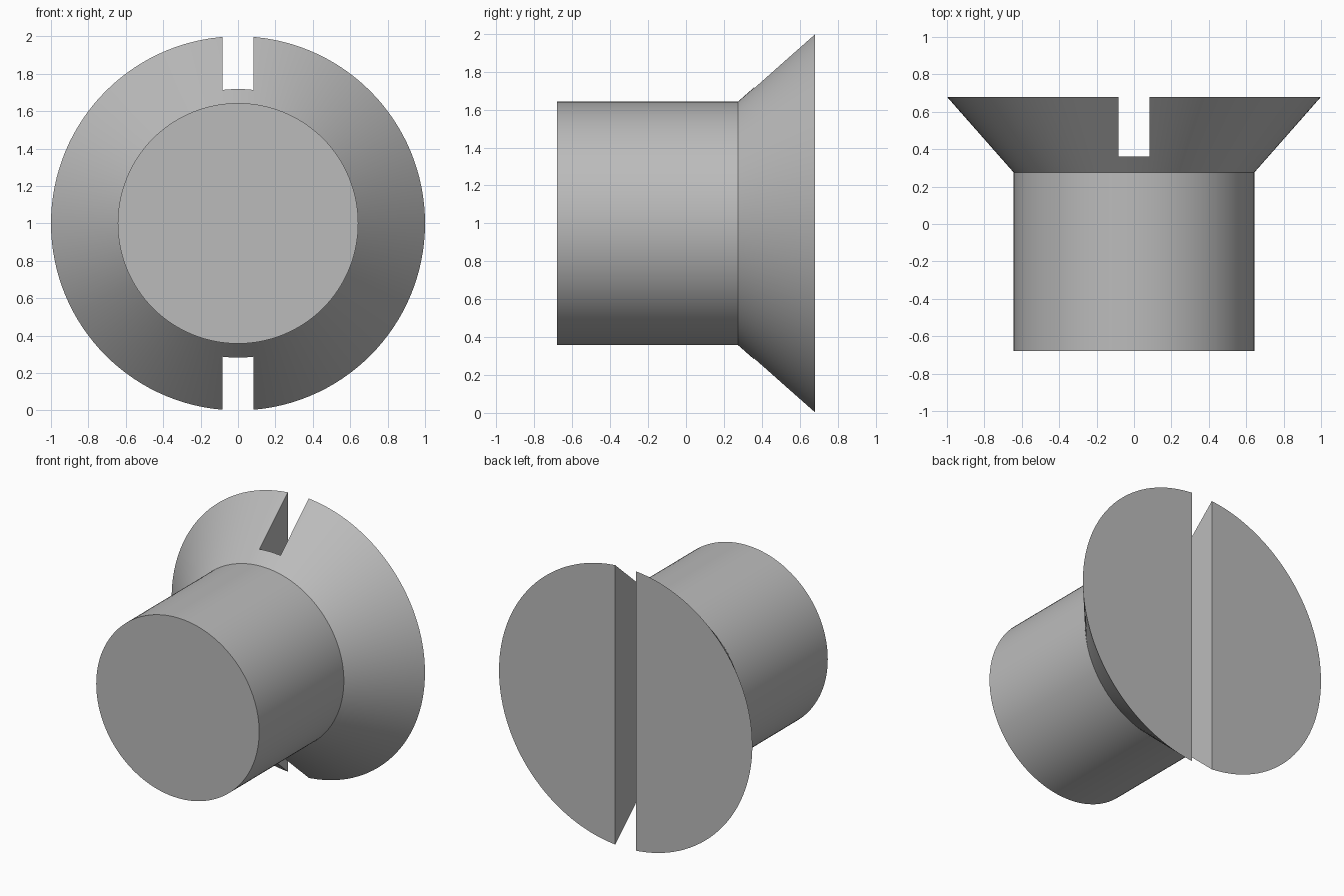
import bpy
import bmesh
import math
from mathutils import Matrix, Vector

cube = bpy.data.objects.get("Cube")
if cube:
    bpy.data.objects.remove(cube, do_unlink=True)

HEAD_R, SHANK_R = 1.0, 0.643
FRONT, NECK, SLOT_FLOOR, BACK = -0.68, 0.275, 0.36, 0.68
SLOT_W = 0.166
SIDES = 128

# Plain grey metal
steel = bpy.data.materials.new("grey_steel")
steel.use_nodes = True
grey = (0.5, 0.5, 0.5, 1)
steel.diffuse_color = grey
steel.node_tree.nodes["Principled BSDF"].inputs["Base Color"].default_value = grey


def add_object(name, bm):
    bmesh.ops.recalc_face_normals(bm, faces=bm.faces)
    mesh = bpy.data.meshes.new(name)
    bm.to_mesh(mesh)
    bm.free()
    obj = bpy.data.objects.new(name, mesh)
    bpy.context.collection.objects.link(obj)
    mesh.materials.append(steel)
    return obj


# Shank and countersunk head: rings along y, bridged and capped
bm = bmesh.new()
rings = []
for radius, y in ((SHANK_R, FRONT), (SHANK_R, NECK), (HEAD_R, BACK)):
    angles = [math.tau * i / SIDES for i in range(SIDES)]
    rings.append([bm.verts.new((radius * math.cos(a), y, 1 + radius * math.sin(a)))
                  for a in angles])
for low, high in zip(rings, rings[1:]):
    for i in range(SIDES):
        j = (i + 1) % SIDES
        bm.faces.new((low[i], low[j], high[j], high[i]))
bm.faces.new(rings[0])
bm.faces.new(rings[-1])
screw = add_object("screw_body", bm)

# Driver slot cutter, running the full height of the head
depth = 0.6
bm = bmesh.new()
bmesh.ops.create_cube(bm, size=1)
bmesh.ops.transform(bm, verts=bm.verts, matrix=Matrix.LocRotScale(
    Vector((0, SLOT_FLOOR + depth / 2, 1)), None, Vector((SLOT_W, depth, 3))))
cutter = add_object("slot_cutter", bm)
cutter.hide_render = True

# Cut the slot, then drop the cutter
bpy.ops.object.select_all(action='DESELECT')
screw.select_set(True)
bpy.context.view_layer.objects.active = screw
cut = screw.modifiers.new("driver_slot", 'BOOLEAN')
cut.operation = 'DIFFERENCE'
cut.solver = 'EXACT'
cut.object = cutter
bpy.ops.object.modifier_apply(modifier=cut.name)
bpy.data.objects.remove(cutter, do_unlink=True)

# Smooth round walls, crisp edges
bpy.ops.object.shade_smooth_by_angle(angle=math.radians(30))
